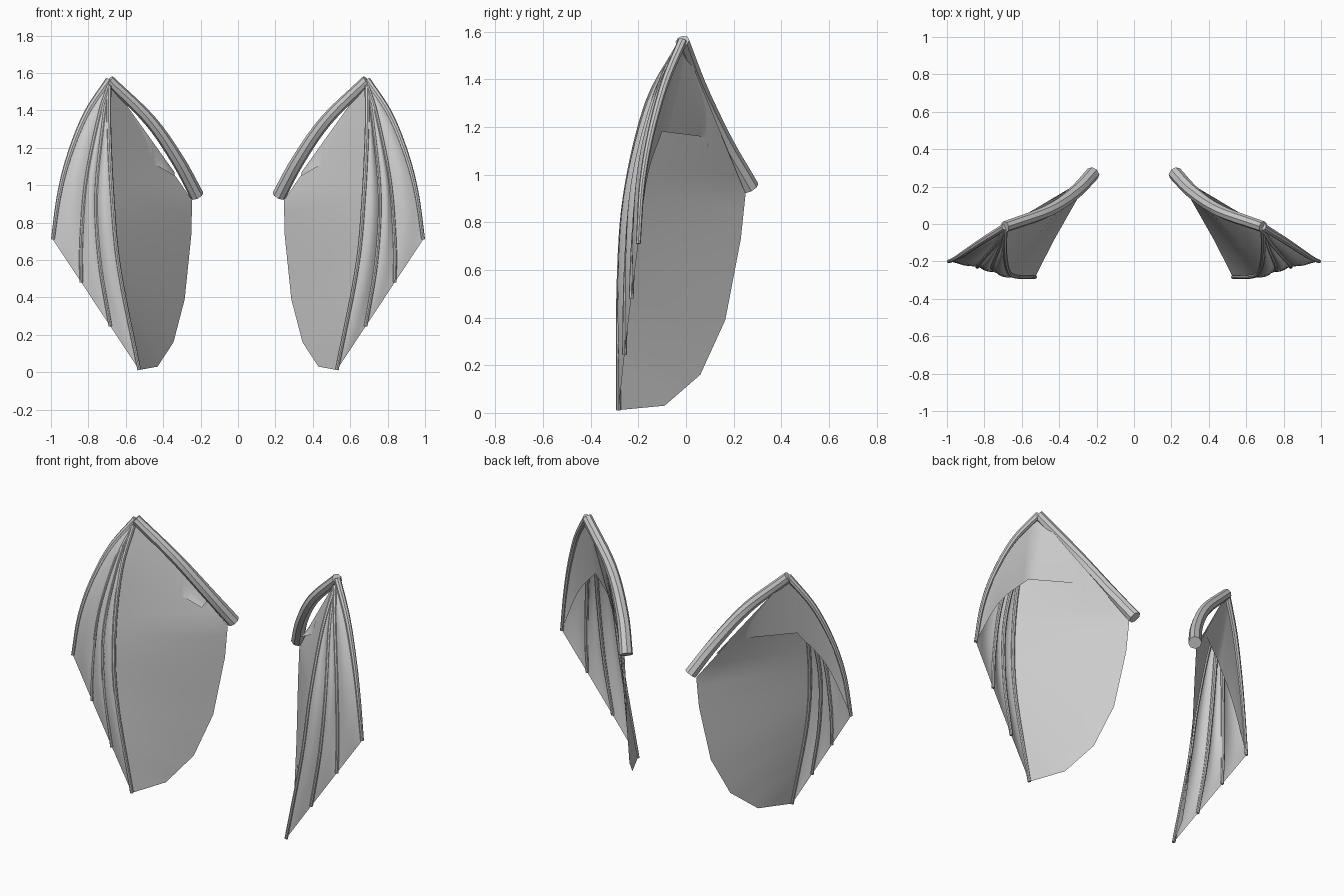
import bpy, bmesh, math
from mathutils import Vector

cube = bpy.data.objects.get("Cube")
if cube:
    bpy.data.objects.remove(cube, do_unlink=True)

grey = bpy.data.materials.new("pale_grey")
grey.use_nodes = True
grey.diffuse_color = (0.6, 0.6, 0.6, 1)
grey.node_tree.nodes["Principled BSDF"].inputs["Base Color"].default_value = (0.6, 0.6, 0.6, 1)


def resample(pts, count):
    """Evenly spaced points along a polyline."""
    pts = [Vector(p) for p in pts]
    dist = [0.0]
    for a, b in zip(pts, pts[1:]):
        dist.append(dist[-1] + (b - a).length)
    out, k = [], 0
    for i in range(count):
        d = dist[-1] * i / (count - 1)
        while k < len(pts) - 2 and dist[k + 1] < d:
            k += 1
        out.append(pts[k].lerp(pts[k + 1], (d - dist[k]) / (dist[k + 1] - dist[k])))
    return out


def smooth(pts, count):
    """Rounded path through a few points."""
    p = [Vector(q) for q in pts]
    p = [2 * p[0] - p[1]] + p + [2 * p[-1] - p[-2]]
    dense = []
    for a, b, c, d in zip(p, p[1:], p[2:], p[3:]):
        for i in range(10):
            t = i / 10
            dense.append(0.5 * (2 * b + (c - a) * t + (2 * a - 5 * b + 4 * c - d) * t * t
                                + (3 * b - a - 3 * c + d) * t ** 3))
    return resample(dense + [p[-2]], count)


def subdivide(pts, n):
    """Split every straight segment into n."""
    pts = [Vector(p) for p in pts]
    out = [a.lerp(b, i / n) for a, b in zip(pts, pts[1:]) for i in range(n)]
    return out + [pts[-1]]


def loft(name, rows, tube=False):
    """Skin rows of points, then mirror to the other wing."""
    bm = bmesh.new()
    grid = [[bm.verts.new(p) for p in row] for row in rows]
    n = len(rows[0])
    for r, s in zip(grid, grid[1:]):
        for j in range(n if tube else n - 1):
            k = (j + 1) % n
            bm.faces.new((r[j], r[k], s[k], s[j]))
    if tube:
        bm.faces.new(grid[0])
        bm.faces.new(grid[-1])
    bmesh.ops.remove_doubles(bm, verts=bm.verts, dist=0.0005)
    bmesh.ops.recalc_face_normals(bm, faces=bm.faces)
    mesh = bpy.data.meshes.new(name)
    bm.to_mesh(mesh)
    bm.free()
    mesh.materials.append(grey)
    obj = bpy.data.objects.new(name, mesh)
    bpy.context.collection.objects.link(obj)
    mirror = obj.modifiers.new("both_wings", 'MIRROR')
    mirror.use_mirror_merge = False
    bpy.ops.object.select_all(action='DESELECT')
    obj.select_set(True)
    bpy.context.view_layer.objects.active = obj
    bpy.ops.object.shade_smooth_by_angle(angle=math.radians(40))
    return obj


def bone(name, path, r0, r1, sides=8):
    """Tapered tube along a path."""
    rows, last = [], len(path) - 1
    for i, p in enumerate(path):
        t = (path[min(i + 1, last)] - path[max(i - 1, 0)]).normalized()
        u = t.cross(Vector((1, -1, 0))).normalized()
        v = t.cross(u)
        r = r0 + (r1 - r0) * i / last
        rows.append([p + r * (math.cos(a) * u + math.sin(a) * v)
                     for a in (2 * math.pi * k / sides for k in range(sides))])
    loft(name, rows, tube=True)


def sheet(name, a, b, across, bulge=(0, 0, 0)):
    """Membrane stretched between two rails, with an optional billow."""
    bulge, last = Vector(bulge), len(a) - 1
    rows = []
    for i, (p, q) in enumerate(zip(a, b)):
        swell = math.sin(math.pi * min(1, i / last)) ** 0.7 if 0 < i < last else 0
        rows.append([p.lerp(q, j / across) + bulge * swell * math.sin(math.pi * j / across)
                     for j in range(across + 1)])
    loft(name, rows)


# Arm and fingers
apex = (0.69, -0.015, 1.56)
knuckle = (0.69, -0.035, 1.53)
N = 25
arm = smooth([(0.22, 0.27, 0.945), (0.32, 0.165, 1.13), (0.47, 0.065, 1.345), apex], 14)
fingers = [
    smooth([apex, (0.81, -0.09, 1.38), (0.9, -0.15, 1.16), (0.955, -0.185, 0.95), (0.99, -0.2, 0.71)], N),
    smooth([knuckle, (0.74, -0.11, 1.37), (0.81, -0.19, 1.03), (0.837, -0.22, 0.71), (0.838, -0.23, 0.48)], N),
    smooth([knuckle, (0.72, -0.13, 1.32), (0.757, -0.22, 0.95), (0.74, -0.25, 0.6), (0.682, -0.258, 0.245)], N),
    smooth([knuckle, (0.69, -0.16, 1.3), (0.672, -0.25, 0.93), (0.635, -0.28, 0.55), (0.528, -0.283, 0.012)], N),
]
bone("wing_arm", arm, 0.038, 0.03)
for i, path in enumerate(fingers):
    bone(f"finger_{i + 1}", path, 0.02 if i == 0 else 0.013, 0.01)

# Billowing membranes between neighbouring fingers
for i in range(3):
    sheet(f"finger_membrane_{i + 1}", fingers[i], fingers[i + 1], 6, (0.008, -0.022, 0))

# Broad inner membrane with an angular trailing edge
root = (0.245, 0.25, 0.92)
chord = resample([apex, root], 4)
edge = [(0.25, 0.23, 0.73), (0.285, 0.165, 0.39), (0.345, 0.06, 0.16),
        (0.43, -0.09, 0.03), (0.528, -0.283, 0.012)]
rail = subdivide(chord + edge, 3)
sheet("inner_membrane", resample(fingers[3], len(rail)), rail, 8)

# Back membrane hanging from the arm and the first finger
upper = resample(list(reversed(fingers[0])), 13) + resample([apex, (0.34, 0.19, 1.07)], 13)[1:]
lower = smooth([(0.99, -0.2, 0.71), (0.85, -0.16, 1.0), (0.69, -0.1, 1.18)], 13)
lower += resample([(0.69, -0.1, 1.18), (0.44, 0.1, 1.155), (0.46, 0.08, 1.12), (0.34, 0.13, 1.05)], 13)[1:]
sheet("back_membrane", upper, lower, 4)
